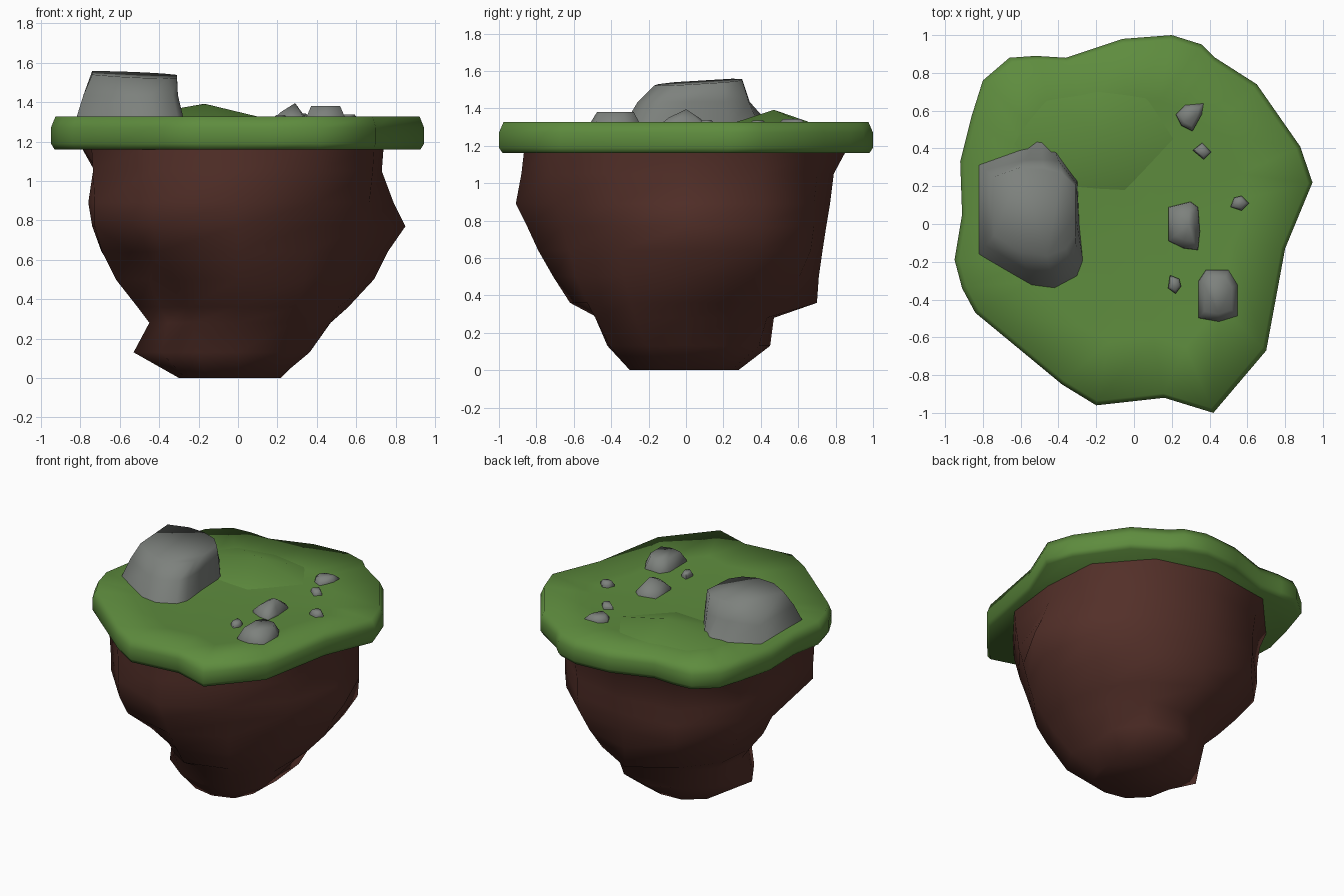
import bpy, bmesh, math


def material(name, rgb):
    m = bpy.data.materials.new(name)
    m.diffuse_color = (*rgb, 1)
    return m


GREEN = material("grass green", (0.112, 0.262, 0.048))
BROWN = material("earth brown", (0.087, 0.029, 0.022))
GREY = material("stone grey", (0.205, 0.220, 0.205))


def loft(name, rings, mat, angle=60, apex=None):
    """Skin closed rings of equal point count, bottom to top, capped at both ends."""
    bm = bmesh.new()
    rows = [[bm.verts.new(p) for p in ring] for ring in rings]
    n = len(rows[0])
    for a, b in zip(rows, rows[1:]):
        for i in range(n):
            j = (i + 1) % n
            bm.faces.new((a[i], a[j], b[j], b[i]))
    bm.faces.new(rows[0][::-1])
    if apex:
        tip = bm.verts.new(apex)
        for i in range(n):
            bm.faces.new((rows[-1][i], rows[-1][(i + 1) % n], tip))
    else:
        bm.faces.new(rows[-1])
    bmesh.ops.recalc_face_normals(bm, faces=bm.faces)
    me = bpy.data.meshes.new(name)
    bm.to_mesh(me)
    bm.free()
    me.materials.append(mat)
    ob = bpy.data.objects.new(name, me)
    bpy.context.collection.objects.link(ob)
    bpy.ops.object.select_all(action='DESELECT')
    ob.select_set(True)
    bpy.context.view_layer.objects.active = ob
    bpy.ops.object.shade_smooth_by_angle(angle=math.radians(angle))
    return ob


def scaled(outline, s, z, c=(0, 0)):
    return [(c[0] + (x - c[0]) * s, c[1] + (y - c[1]) * s, z) for x, y in outline]


# Grass slab: irregular outline, counter-clockwise from the right, slightly dished top
grass = [(0.945, 0.22), (0.88, 0.41), (0.65, 0.74), (0.43, 0.88), (0.36, 0.95),
         (0.20, 1.0), (-0.06, 0.98), (-0.36, 0.88), (-0.52, 0.89), (-0.66, 0.88),
         (-0.80, 0.76), (-0.86, 0.57), (-0.92, 0.33), (-0.91, 0.05), (-0.95, -0.19),
         (-0.91, -0.34), (-0.84, -0.47), (-0.38, -0.85), (-0.20, -0.96),
         (0.16, -0.92), (0.42, -1.0), (0.70, -0.67), (0.80, -0.13)]
loft("grass_top", [scaled(grass, s, z) for s, z in
                   ((0.98, 1.16), (1.0, 1.19), (1.0, 1.27), (0.975, 1.328), (0.65, 1.303))],
     GREEN, 80, (0, 0, 1.295))

# Low grass mound behind the boulder, blending into the slab
mound = [(0.22, 0.45), (0.08, 0.68), (-0.2, 0.74), (-0.5, 0.68), (-0.7, 0.42),
         (-0.45, 0.2), (-0.05, 0.18)]
loft("grass_mound", [scaled(mound, 1, 1.298)], GREEN, 60, (-0.17, 0.47, 1.392))

# Earth body: height, then radius every 30 degrees from +x, undercut at front left
body = [
    (0.00, .21, .25, .28, .28, .31, .33, .30, .31, .31, .30, .29, .24),
    (0.13, .33, .40, .45, .45, .42, .44, .53, .45, .42, .42, .47, .42),
    (0.28, .47, .49, .50, .47, .47, .47, .45, .41, .46, .47, .56, .54),
    (0.36, .56, .57, .61, .70, .59, .56, .51, .46, .50, .62, .61, .59),
    (0.50, .69, .70, .70, .71, .71, .69, .62, .52, .63, .71, .68, .67),
    (0.64, .76, .79, .77, .73, .82, .80, .69, .62, .80, .79, .72, .71),
    (0.77, .85, .80, .79, .75, .83, .82, .74, .84, .86, .85, .76, .74),
    (0.89, .79, .80, .79, .77, .83, .82, .76, .84, .87, .91, .80, .77),
    (1.05, .73, .80, .81, .79, .85, .84, .71, .85, .87, .88, .84, .79),
    (1.18, .74, .82, .85, .86, .91, .89, .80, .86, .88, .865, .85, .80)]
loft("earth_body", [[(r * math.cos(i * math.pi / 6), r * math.sin(i * math.pi / 6), row[0])
                     for i, r in enumerate(row[1:])] for row in body], BROWN, 60)

# Big boulder on the left, vertical on its inner side
base = [(-0.83, 0.32), (-0.83, -0.17), (-0.54, -0.33), (-0.42, -0.345), (-0.30, -0.28),
        (-0.27, -0.20), (-0.29, 0.0), (-0.30, 0.23), (-0.42, 0.40), (-0.49, 0.47), (-0.56, 0.41)]
top = [(-0.74, 0.25), (-0.74, -0.06), (-0.60, -0.15), (-0.46, -0.17), (-0.36, -0.13),
       (-0.31, -0.05), (-0.31, 0.05), (-0.31, 0.20), (-0.38, 0.27), (-0.48, 0.30), (-0.60, 0.30)]
mid = [(min((a + c) / 2, -0.305), min((b + d) / 2, 0.34), 1.435)
       for (a, b), (c, d) in zip(base, top)]
crown = [(x, y, 1.54 - 0.04 * (x + 0.5) + 0.06 * (y - 0.1)) for x, y in top]
loft("boulder", [scaled(base, 1, 1.29), mid, crown], GREY, 85)

# Small stones: outline, top height, top scale, optional peak
stones = {
    "stone_back": ([(.22, .58), (.25, .52), (.31, .49), (.36, .58), (.37, .64), (.27, .63)],
                   1.342, 0.65, None),
    "stone_middle": ([(.18, -.09), (.26, -.13), (.34, -.14), (.35, -.04), (.34, .09),
                      (.30, .12), (.18, .09)], 1.35, 0.62, (.29, 0, 1.395)),
    "stone_front": ([(.34, -.50), (.45, -.52), (.55, -.49), (.55, -.32), (.50, -.24),
                     (.38, -.24), (.34, -.30)], 1.38, 0.7, None),
    "pebble_back": ([(.31, .39), (.37, .34), (.41, .38), (.36, .43)], 1.335, 0.65, None),
    "pebble_right": ([(.51, .09), (.57, .07), (.61, .11), (.57, .15), (.53, .14)],
                     1.338, 0.65, None),
    "pebble_front": ([(.18, -.34), (.22, -.37), (.25, -.33), (.24, -.29), (.19, -.27)],
                     1.335, 0.65, None)}
for name, (pts, z, s, peak) in stones.items():
    c = (sum(p[0] for p in pts) / len(pts), sum(p[1] for p in pts) / len(pts))
    loft(name, [scaled(pts, 1, 1.28, c), scaled(pts, 0.97, 1.315, c), scaled(pts, s, z, c)],
         GREY, 85, peak)
